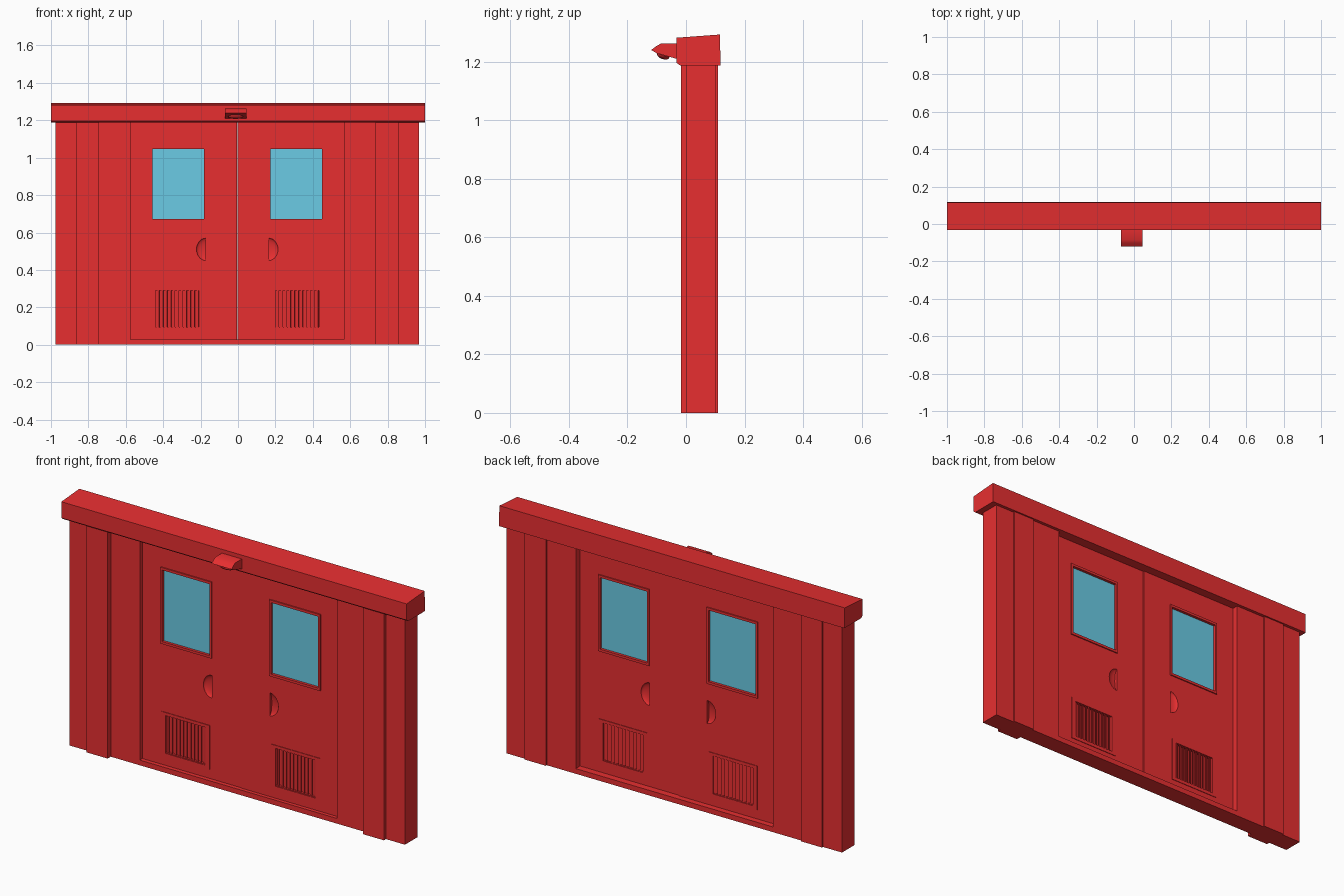
import bpy, bmesh, math
from mathutils import Matrix, Vector

if "Cube" in bpy.data.objects:
    bpy.data.objects.remove(bpy.data.objects["Cube"], do_unlink=True)


def material(name, rgb):
    m = bpy.data.materials.new(name)
    m.use_nodes = True
    m.diffuse_color = (*rgb, 1)
    m.node_tree.nodes["Principled BSDF"].inputs["Base Color"].default_value = (*rgb, 1)
    return m


RED = material("red paint", (0.80, 0.028, 0.030))
GLASS = material("blue glass", (0.145, 0.60, 0.78))
CX = -0.004          # centre of the wall
TOP = 1.2


def finish(name, bm, mat=RED):
    bmesh.ops.recalc_face_normals(bm, faces=bm.faces)
    me = bpy.data.meshes.new(name)
    bm.to_mesh(me)
    bm.free()
    ob = bpy.data.objects.new(name, me)
    bpy.context.scene.collection.objects.link(ob)
    me.materials.append(mat)
    return ob


def add_box(bm, x0, x1, y0, y1, z0, z1, turn=0):
    size = Matrix.Diagonal((abs(x1 - x0), y1 - y0, z1 - z0, 1))
    mid = Matrix.Translation(((x0 + x1) / 2, (y0 + y1) / 2, (z0 + z1) / 2))
    bmesh.ops.create_cube(bm, size=1, matrix=mid @ Matrix.Rotation(turn, 4, "Z") @ size)


def box(name, *dims, mat=RED):
    bm = bmesh.new()
    add_box(bm, *dims)
    return finish(name, bm, mat)


def ring(name, x0, x1, y0, y1, z0, z1, w, h):
    """Rectangular border with side width w and top and bottom height h."""
    bm = bmesh.new()
    for a, b in ((x0, x0 + w), (x1 - w, x1)):
        add_box(bm, a, b, y0, y1, z0, z1)
    for a, b in ((z0, z0 + h), (z1 - h, z1)):
        add_box(bm, x0 + w, x1 - w, y0, y1, a, b)
    return finish(name, bm)


def extrude_profile(name, pts, x0, x1):
    """Solid with a (y, z) profile, drawn out along x."""
    bm = bmesh.new()
    face = bm.faces.new([bm.verts.new((x0, y, z)) for y, z in pts])
    out = bmesh.ops.extrude_face_region(bm, geom=[face])["geom"]
    bmesh.ops.translate(bm, vec=(x1 - x0, 0, 0),
                        verts=[v for v in out if isinstance(v, bmesh.types.BMVert)])
    return finish(name, bm)


def smooth(ob):
    bpy.ops.object.select_all(action="DESELECT")
    ob.select_set(True)
    bpy.context.view_layer.objects.active = ob
    bpy.ops.object.shade_smooth_by_angle(angle=math.radians(35))


def cut(ob, cutters):
    for c in cutters:
        mod = ob.modifiers.new("cut", "BOOLEAN")
        mod.operation, mod.solver, mod.object = "DIFFERENCE", "EXACT", c
    deps = bpy.context.evaluated_depsgraph_get()
    me = bpy.data.meshes.new_from_object(ob.evaluated_get(deps))
    ob.modifiers.clear()
    ob.data = me
    for c in cutters:
        bpy.data.objects.remove(c, do_unlink=True)


def scoop(x, y, z, side):
    """Half an ellipsoid, flat towards the middle of the doorway."""
    bm = bmesh.new()
    bmesh.ops.create_uvsphere(bm, u_segments=24, v_segments=14, radius=1)
    res = bmesh.ops.bisect_plane(bm, geom=bm.verts[:] + bm.edges[:] + bm.faces[:],
                                 plane_co=(0.01 * side, 0, 0), plane_no=(-side, 0, 0),
                                 clear_outer=True)
    rim = [e for e in res["geom_cut"] if isinstance(e, bmesh.types.BMEdge)]
    bmesh.ops.contextual_create(bm, geom=rim)
    bmesh.ops.transform(bm, verts=bm.verts, matrix=Matrix.Translation((x, y, z))
                        @ Matrix.Diagonal((0.05, 0.017, 0.06, 1)))
    return finish("scoop_cutter", bm)


# Wall frame around the doorway
F, B = 0.0, 0.102
JAMB = 0.009         # front of the jambs and sill
for side, label in ((-1, "right"), (1, "left")):
    span = lambda a, b: sorted((CX + side * a, CX + side * b))
    box(f"{label}_side_wall", *span(0.8, 0.971), F, B, 0, TOP)
    box(f"{label}_jamb", *span(0.571, 0.8), JAMB, B, 0, TOP)
    box(f"{label}_pilaster", *span(0.739, 0.861), F - 0.017, B + 0.008, 0, TOP)
box("door_sill", CX - 0.571, CX + 0.571, JAMB, B, 0, 0.027)

# Two thin door leaves set deep in the doorway
for side, label, y0, y1 in ((-1, "right", 0.031, 0.071), (1, "left", 0.028, 0.066)):
    X = lambda d: CX + side * d
    span = lambda a, b: sorted((X(a), X(b)))
    mid = (y0 + y1) / 2
    leaf = box(f"{label}_door", *span(0.0015, 0.571), y0, y1, 0.027, TOP)
    cut(leaf, [box("window_cutter", *span(0.172, 0.460), -1, 1, 0.664, 1.056),
               box("vent_cutter", *span(0.203, 0.437), -1, 1, 0.095, 0.29),
               scoop(X(0.168), y0, 0.51, side), scoop(X(0.168), y1, 0.51, side)])
    smooth(leaf)

    # Window
    ring(f"{label}_window_frame", *span(0.168, 0.464), y0 - 0.006, y1 + 0.006,
         0.66, 1.06, 0.011, 0.013)
    box(f"{label}_window_glass", *span(0.174, 0.458), y0 + 0.008, y1 - 0.008,
        0.67, 1.05, mat=GLASS)

    # Vent with upright slats on both faces
    ring(f"{label}_vent_frame", *span(0.18, 0.46), y0 - 0.003, y1 + 0.003,
         0.075, 0.305, 0.024, 0.016)
    box(f"{label}_vent_core", *span(0.2, 0.44), mid - 0.005, mid + 0.005, 0.09, 0.295)
    bm = bmesh.new()
    for i in range(11):
        x = X(0.215 + 0.021 * i)
        for y, turn in ((y0 + 0.006, -30), (y1 - 0.005, 25)):
            add_box(bm, x - 0.01, x + 0.01, y - 0.0015, y + 0.0015, 0.093, 0.292,
                    turn=math.radians(turn))
    finish(f"{label}_vent_slats", bm)

# Header beam
extrude_profile("header_beam", [(-0.033, 1.282), (0.116, 1.293), (0.118, 1.187),
                                (-0.02, 1.187), (-0.033, 1.197)], -1, 1)

# Lamp over the doorway
hood = extrude_profile("lamp_hood", [(-0.025, 1.262), (-0.086, 1.262), (-0.102, 1.253),
                                     (-0.119, 1.24), (-0.1, 1.229), (-0.025, 1.208)],
                       -0.07, 0.045)
smooth(hood)
bm = bmesh.new()
bmesh.ops.create_uvsphere(bm, u_segments=20, v_segments=10, radius=1,
                          matrix=Matrix.Translation(Vector((-0.0125, -0.078, 1.221)))
                          @ Matrix.Rotation(math.radians(-20), 4, "X")
                          @ Matrix.Diagonal((0.04, 0.022, 0.012, 1)))
smooth(finish("lamp_lens", bm))
